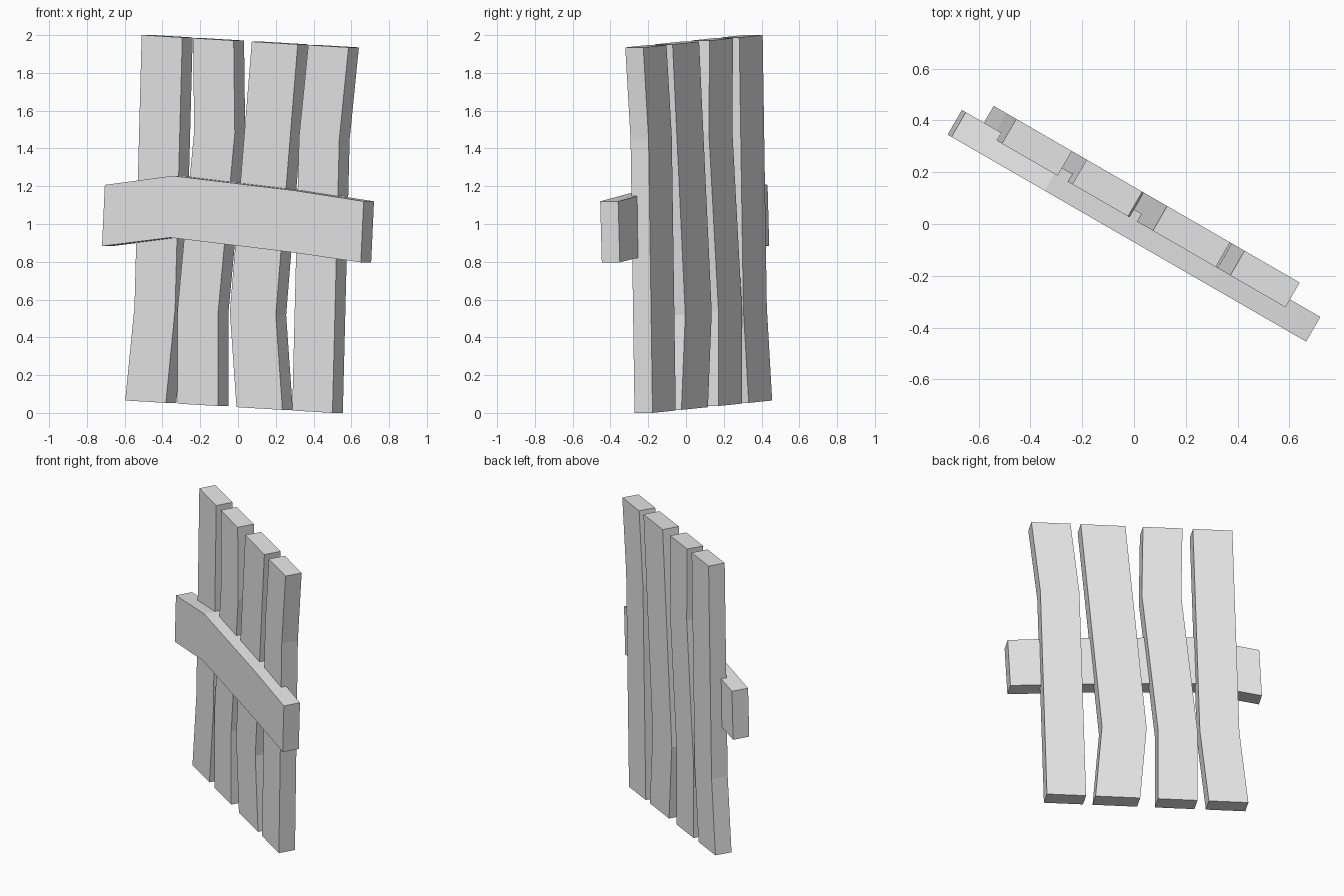
import bpy
import bmesh
from math import radians, sin, cos

cube = bpy.data.objects.get("Cube")
if cube:
    bpy.data.objects.remove(cube, do_unlink=True)

TURN = radians(30)     # the whole panel is turned about the vertical
THICK = 0.11
SLOPE = -0.06          # plank ends fall gently towards the right
TOP, HIGH, LOW, BOTTOM = 1.97, 1.48, 0.53, 0.03

grey = bpy.data.materials.new("plain_grey")
grey.use_nodes = True
colour = (0.8, 0.8, 0.8, 1)
grey.diffuse_color = colour
grey.node_tree.nodes["Principled BSDF"].inputs["Base Color"].default_value = colour


def board(name, edge_a, edge_b, depth):
    """Bent board between two front edges of (x, z) points, extruded backwards."""
    bm = bmesh.new()

    def place(x, z):
        u = (x - depth * sin(TURN)) / cos(TURN)
        return bm.verts.new((x, depth * cos(TURN) - u * sin(TURN), z))

    a = [place(*p) for p in edge_a]
    b = [place(*p) for p in edge_b]
    faces = [bm.faces.new((a[i], a[i + 1], b[i + 1], b[i]))
             for i in range(len(a) - 1)]
    back = bmesh.ops.extrude_face_region(bm, geom=faces, use_keep_orig=True)
    moved = [v for v in back["geom"] if isinstance(v, bmesh.types.BMVert)]
    bmesh.ops.translate(bm, verts=moved,
                        vec=(THICK * sin(TURN), THICK * cos(TURN), 0))
    bmesh.ops.recalc_face_normals(bm, faces=bm.faces)
    mesh = bpy.data.meshes.new(name)
    bm.to_mesh(mesh)
    bm.free()
    mesh.materials.append(grey)
    obj = bpy.data.objects.new(name, mesh)
    bpy.context.collection.objects.link(obj)


def plank(name, width, path):
    """Upright plank from its left-hand edge, given as (height, x) pairs."""
    sides = [[(x + dx, z + SLOPE * (x + dx)) for z, x in path]
             for dx in (0, width)]
    board(name, *sides, depth=0.014)


# Four upright planks, each with its own bends
plank("plank_outer_right", 0.215, [(TOP, -0.51), (LOW, -0.548), (BOTTOM, -0.597)])
plank("plank_inner_right", 0.215,
      [(TOP, -0.238), (HIGH, -0.232), (LOW, -0.32), (BOTTOM, -0.32)])
plank("plank_inner_left", 0.243, [(TOP, 0.073), (LOW, -0.043), (BOTTOM, -0.008)])
plank("plank_outer_left", 0.213, [(TOP, 0.372), (HIGH, 0.323), (BOTTOM, 0.287)])

# Bent crossbar over the front of the planks
upper = [(-0.705, 1.207), (-0.345, 1.255), (0.3, 1.177), (0.665, 1.12)]
lower = [(-0.72, 0.883), (-0.36, 0.928), (0.285, 0.85), (0.65, 0.797)]
board("crossbar", upper, lower, depth=-0.061)
